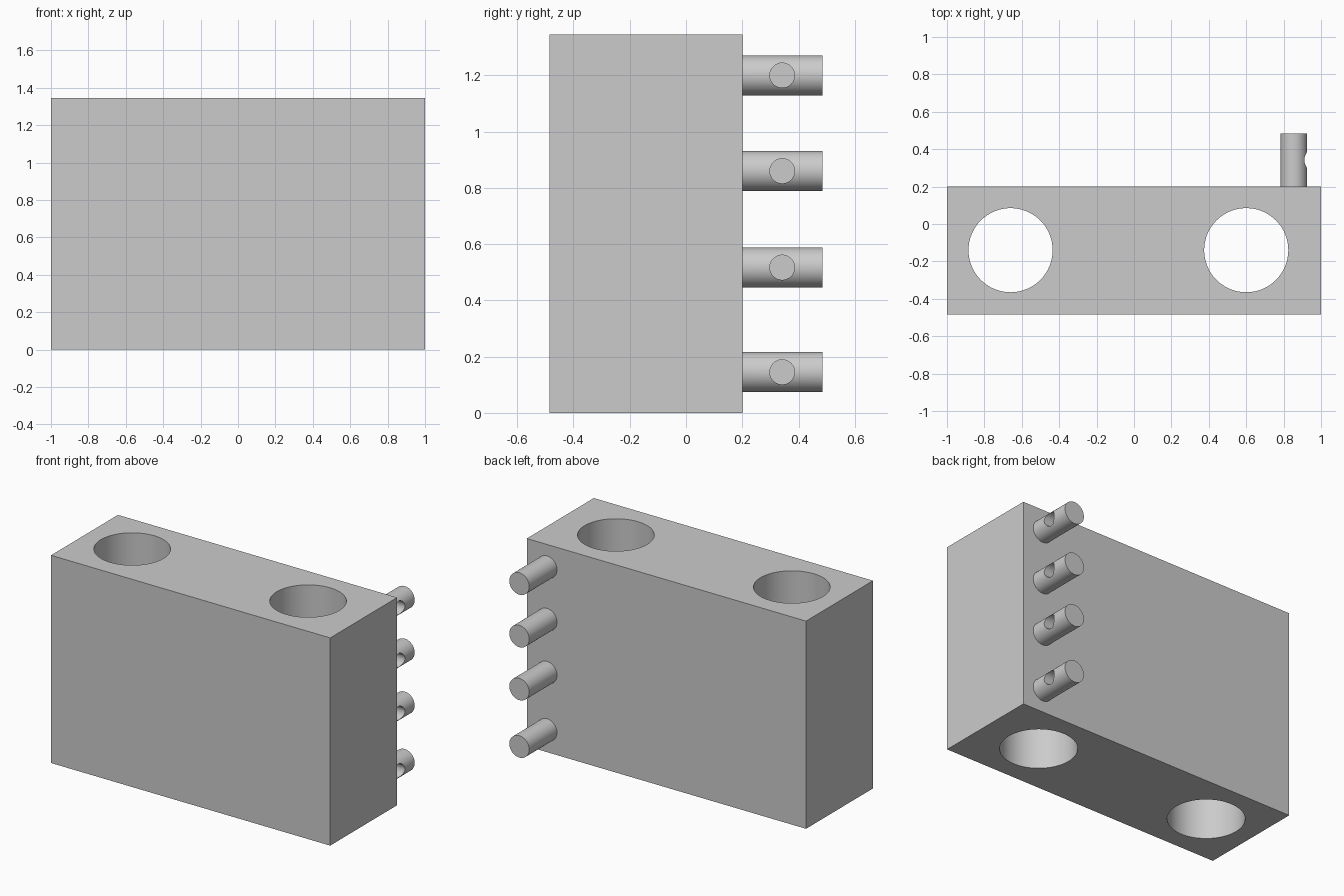
import bpy
from math import pi, radians

default = bpy.data.objects.get("Cube")
if default:
    bpy.data.objects.remove(default, do_unlink=True)

grey = bpy.data.materials.new("light grey")
grey.use_nodes = True
grey.diffuse_color = (0.6, 0.6, 0.6, 1)
grey.node_tree.nodes["Principled BSDF"].inputs["Base Color"].default_value = (0.6, 0.6, 0.6, 1)


def cylinder(name, centre, radius, depth, rotation=(0, 0, 0), sides=64):
    bpy.ops.mesh.primitive_cylinder_add(vertices=sides, radius=radius, depth=depth,
                                        location=centre, rotation=rotation)
    obj = bpy.context.object
    obj.name = name
    obj.data.materials.append(grey)
    return obj


def cut(target, cutters):
    """Subtract the cutters, then remove them and shade the round walls smooth."""
    bpy.ops.object.select_all(action="DESELECT")
    target.select_set(True)
    bpy.context.view_layer.objects.active = target
    for cutter in cutters:
        cutter.hide_render = True
        mod = target.modifiers.new("hole", "BOOLEAN")
        mod.operation = "DIFFERENCE"
        mod.solver = "EXACT"
        mod.object = cutter
        bpy.ops.object.modifier_apply(modifier=mod.name)
    for cutter in cutters:
        bpy.data.objects.remove(cutter, do_unlink=True)
    bpy.ops.object.shade_smooth_by_angle(angle=radians(30))


# Block with two vertical through bores
height, front, back = 1.345, -0.485, 0.20
bpy.ops.mesh.primitive_cube_add(size=1, location=(0, (front + back) / 2, height / 2))
block = bpy.context.object
block.name = "block"
block.scale = (2, back - front, height)
bpy.ops.object.transform_apply(location=False, rotation=False, scale=True)
block.data.materials.append(grey)
cut(block, [cylinder("bore_cutter", (x, -0.14, height / 2), 0.225, height + 0.2)
            for x in (-0.66, 0.60)])

# Column of pegs on the back, each with a blind hole in its +x side
peg_x, peg_radius, peg_end, embed, hole_depth = 0.855, 0.071, 0.485, 0.02, 0.075
for i, z in enumerate((0.145, 0.517, 0.86, 1.20), 1):
    peg = cylinder(f"peg_{i}", (peg_x, (back - embed + peg_end) / 2, z), peg_radius,
                   peg_end - back + embed, (pi / 2, 0, 0))
    floor_x = peg_x + peg_radius - hole_depth
    cut(peg, [cylinder("peg_hole_cutter", (floor_x + 0.1, 0.342, z), 0.044, 0.2,
                       (0, pi / 2, 0), 48)])
